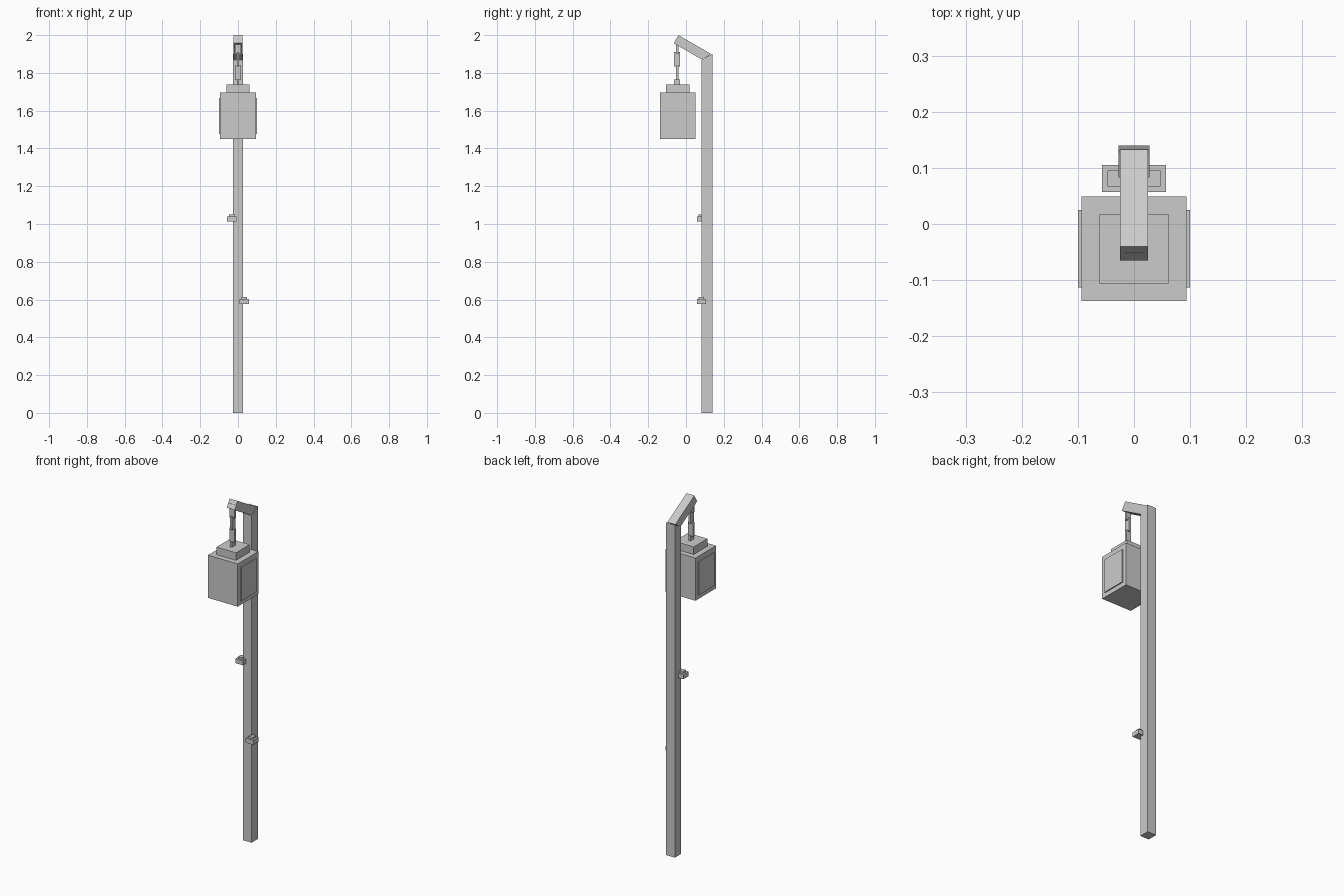
import bpy, bmesh

cube = bpy.data.objects.get("Cube")
if cube:
    bpy.data.objects.remove(cube, do_unlink=True)

GREY = (0.6, 0.6, 0.6, 1)
mat = bpy.data.materials.new("plain grey")
mat.use_nodes = True
mat.diffuse_color = GREY
mat.node_tree.nodes["Principled BSDF"].inputs["Base Color"].default_value = GREY


def prism(name, profile, half_width, x=0.0):
    """Extrude a (y, z) outline along x, centred on x."""
    bm = bmesh.new()
    face = bm.faces.new([bm.verts.new((x - half_width, y, z)) for y, z in profile])
    ext = bmesh.ops.extrude_face_region(bm, geom=[face])
    moved = [v for v in ext["geom"] if isinstance(v, bmesh.types.BMVert)]
    bmesh.ops.translate(bm, verts=moved, vec=(2 * half_width, 0, 0))
    bmesh.ops.recalc_face_normals(bm, faces=bm.faces)
    mesh = bpy.data.meshes.new(name)
    bm.to_mesh(mesh)
    bm.free()
    mesh.materials.append(mat)
    obj = bpy.data.objects.new(name, mesh)
    bpy.context.collection.objects.link(obj)
    return obj


def box(name, x, y, half_x, half_y, z0, z1):
    outline = [(y - half_y, z0), (y + half_y, z0), (y + half_y, z1), (y - half_y, z1)]
    return prism(name, outline, half_x, x)


# Post with a mitred top, and the slanted arm that carries the lantern
prism("post", [(0.083, 0), (0.14, 0), (0.14, 1.901), (0.083, 1.869)], 0.0275)
prism("arm", [(0.085, 1.87), (0.133, 1.9), (-0.04, 2.0), (-0.065, 1.957)], 0.025)

# Lantern body, lid and raised side panels
LAMP_Y = -0.044
box("lantern_body", 0, LAMP_Y, 0.094, 0.093, 1.451, 1.695)
box("lantern_lid", 0, LAMP_Y, 0.0615, 0.062, 1.695, 1.738)
for side, name in ((-1, "right_panel"), (1, "left_panel")):
    box(name, side * 0.096, LAMP_Y, 0.004, 0.069, 1.476, 1.666)

# Chain of flat links, alternately turned a quarter
WIDE, THIN = 0.016, 0.006
heights = [(1.9, 1.98), (1.835, 1.91), (1.762, 1.84), (1.73, 1.766)]
for i, (z0, z1) in enumerate(heights):
    hx, hy = (WIDE, THIN) if i % 2 == 0 else (THIN, WIDE)
    box(f"chain_link_{i + 1}", 0, -0.047, hx, hy, z0, z1)

# Stepped pegs on the front corners of the post
for name, x, z in (("upper_peg", -0.033, 1.014), ("lower_peg", 0.033, 0.577)):
    box(name + "_base", x, 0.081, 0.024, 0.024, z, z + 0.025)
    box(name + "_top", x, 0.081, 0.014, 0.014, z + 0.025, z + 0.036)
